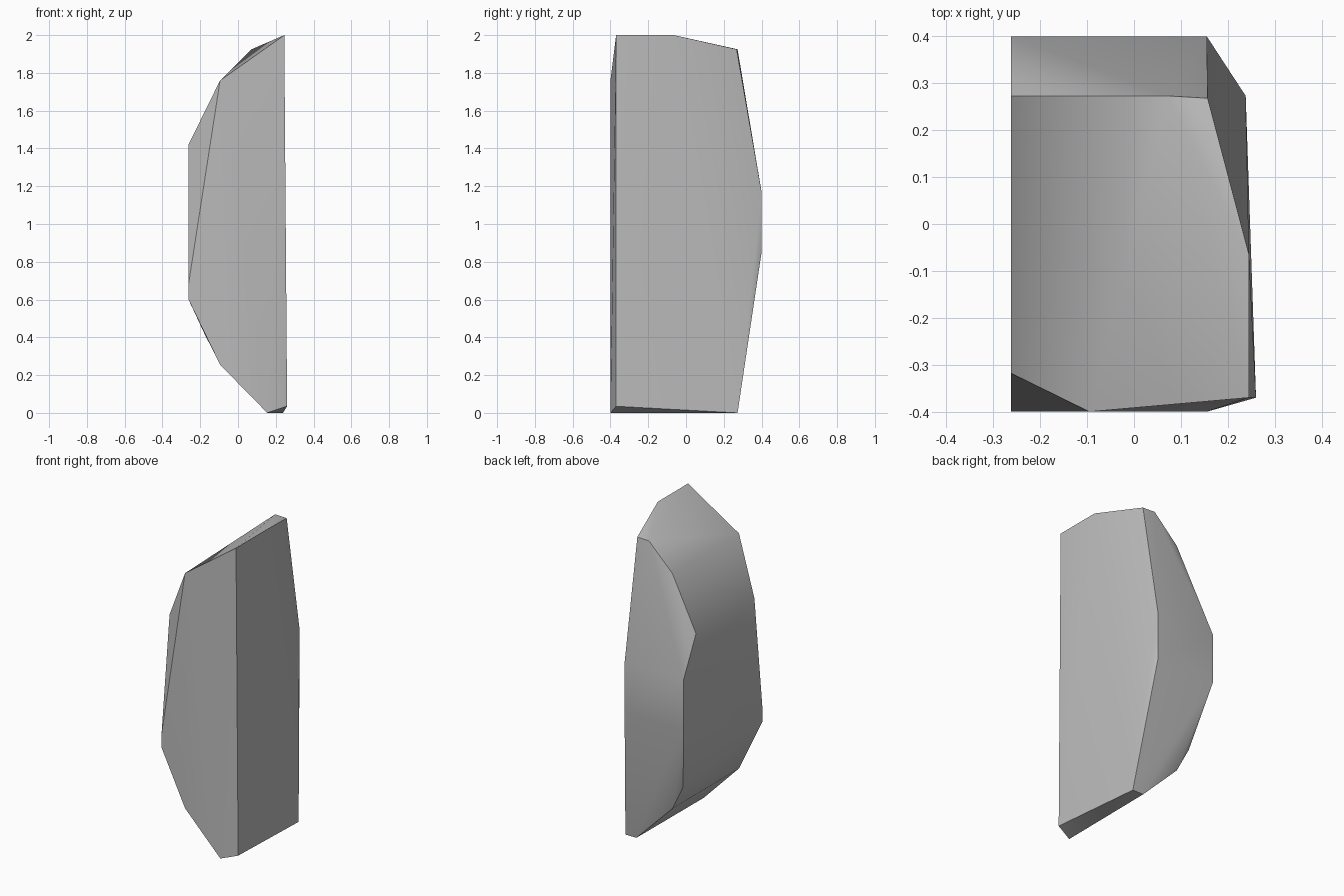
import bpy
import bmesh
import math

# Remove the default cube only
default_cube = bpy.data.objects.get("Cube")
if default_cube is not None:
    bpy.data.objects.remove(default_cube, do_unlink=True)


def make_material(name, color):
    """Create one flat material."""
    material = bpy.data.materials.new(name)
    material.use_nodes = True
    material.diffuse_color = color
    shader = material.node_tree.nodes["Principled BSDF"]
    shader.inputs["Base Color"].default_value = color
    shader.inputs["Roughness"].default_value = 0.8
    return material


def make_hull(name, points, material, smooth_angle):
    """Wrap a faceted stone skin around its corner points."""
    mesh = bpy.data.meshes.new(name)
    bm = bmesh.new()
    for point in points:
        bm.verts.new(point)
    hull = bmesh.ops.convex_hull(bm, input=bm.verts[:])
    loose = [v for v in bm.verts if not v.link_faces]
    bmesh.ops.delete(bm, geom=loose, context="VERTS")
    # Merge the flat triangles into clean polygons
    bmesh.ops.dissolve_limit(bm, angle_limit=math.radians(1),
                             verts=bm.verts[:], edges=bm.edges[:])
    bmesh.ops.recalc_face_normals(bm, faces=bm.faces[:])
    bm.to_mesh(mesh)
    bm.free()
    mesh.materials.append(material)
    stone = bpy.data.objects.new(name, mesh)
    bpy.context.collection.objects.link(stone)
    bpy.ops.object.select_all(action="DESELECT")
    bpy.context.view_layer.objects.active = stone
    stone.select_set(True)
    bpy.ops.object.shade_smooth_by_angle(angle=math.radians(smooth_angle))
    return stone


FRONT, BACK, RIDGE = -0.40, 0.273, 0.40
LEFT_EDGE, RIDGE_END = -0.262, 0.155

# Rounded side, front outline: upper shoulder, chamfer and lower slope
front_corners = [
    (-0.095, FRONT, 1.76), (LEFT_EDGE, -0.318, 1.42),
    (LEFT_EDGE, FRONT, 0.68), (LEFT_EDGE, FRONT, 0.60),
    (-0.095, FRONT, 0.255), (RIDGE_END, FRONT, 0),
]

# Rounded side, back outline
back_corners = [
    (0.157, 0.268, 1.925), (0.072, BACK, 1.925), (-0.095, BACK, 1.76),
    (LEFT_EDGE, BACK, 1.42), (-0.178, 0.283, 0.42),
    (-0.095, BACK, 0.255), (0.16, BACK, 0), (0.238, BACK, 0),
]

# Nearly upright side: top crest and the tall front corner
crest_corners = [(0.245, -0.37, 2), (0.245, -0.065, 2), (0.26, -0.37, 0.035)]

# Protruding band along the back
ridge_corners = [(x, RIDGE, z) for x in (LEFT_EDGE, RIDGE_END)
                 for z in (0.85, 1.17)]

stone_grey = make_material("stone grey", (0.5, 0.5, 0.5, 1))
make_hull("faceted_rock",
          front_corners + back_corners + crest_corners + ridge_corners,
          stone_grey, 30)
